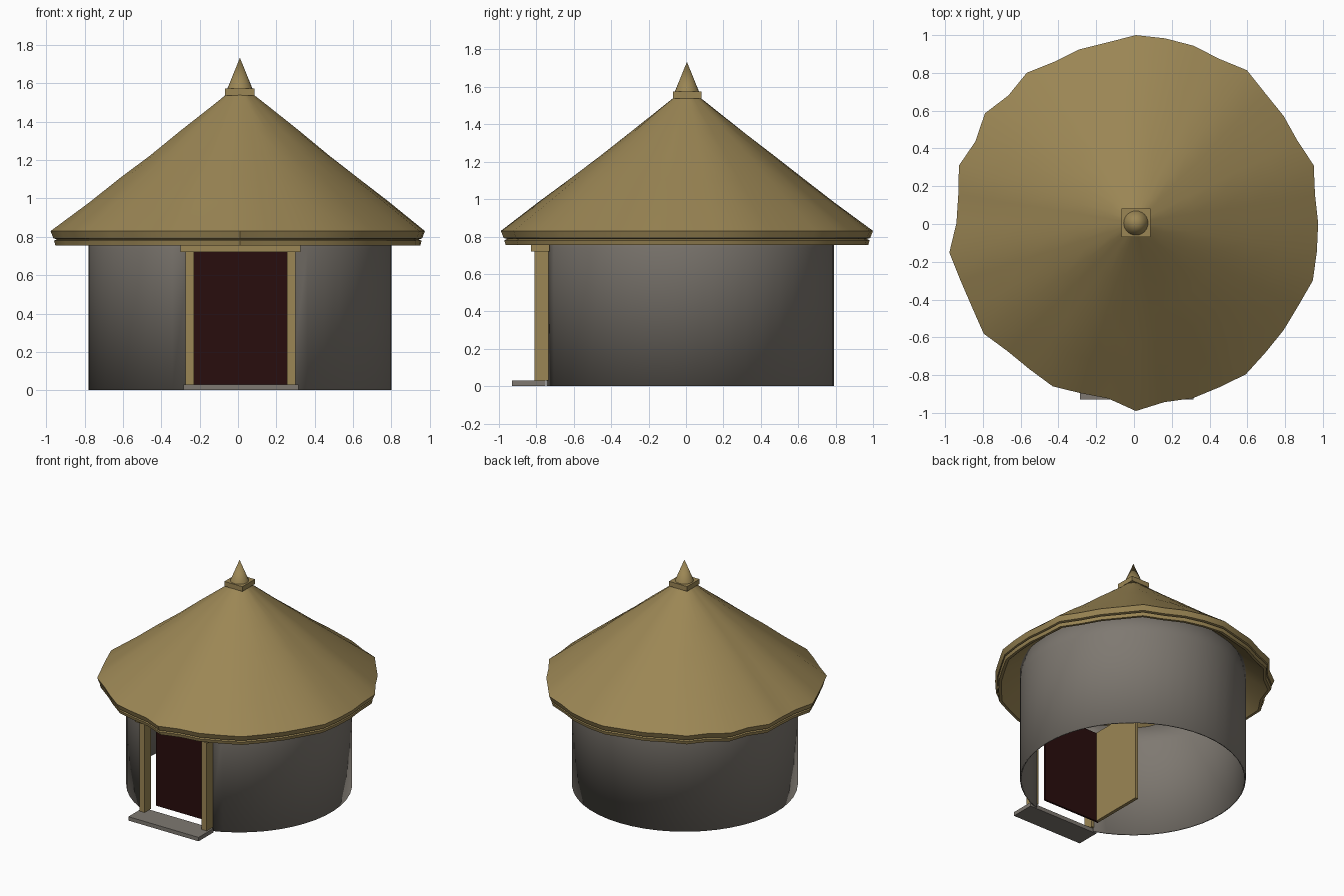
import bpy, bmesh, math, random

random.seed(4)
if "Cube" in bpy.data.objects:
    bpy.data.objects.remove(bpy.data.objects["Cube"], do_unlink=True)


def material(name, rgb):
    m = bpy.data.materials.new(name)
    m.use_nodes = True
    m.diffuse_color = (*rgb, 1)
    m.node_tree.nodes["Principled BSDF"].inputs["Base Color"].default_value = (*rgb, 1)
    return m


THATCH = material("thatch_tan", (0.33, 0.24, 0.09))
STONE = material("stone_grey", (0.21, 0.19, 0.165))
DARK = material("dark_red_brown", (0.022, 0.004, 0.004))

CX, CY = 0.01, 0.005   # axis of the round parts


def finish(name, bm, mat, smooth=None):
    me = bpy.data.meshes.new(name)
    bmesh.ops.recalc_face_normals(bm, faces=bm.faces[:])
    bm.to_mesh(me)
    bm.free()
    ob = bpy.data.objects.new(name, me)
    bpy.context.collection.objects.link(ob)
    me.materials.append(mat)
    if smooth:
        bpy.ops.object.select_all(action='DESELECT')
        ob.select_set(True)
        bpy.context.view_layer.objects.active = ob
        bpy.ops.object.shade_smooth_by_angle(angle=math.radians(smooth))
    return ob


def box(name, x, y, z, mat):
    bm = bmesh.new()
    bmesh.ops.create_cube(bm, size=1)
    for v in bm.verts:
        for i, (lo, hi) in enumerate((x, y, z)):
            v.co[i] = lo if v.co[i] < 0 else hi
    return finish(name, bm, mat)


# Round wall with a doorway
R = 0.79
DOOR = math.asin(0.26 / R)
start, sweep = -math.pi / 2 + DOOR, 2 * (math.pi - DOOR)
N, ND = 44, 5
angles = [start + sweep * i / N for i in range(N)]
angles += [start - 2 * DOOR + 2 * DOOR * i / ND for i in range(ND)]
bm = bmesh.new()
rows = [[bm.verts.new((CX + R * math.cos(a), R * math.sin(a), z)) for a in angles]
        for z in (0, 0.74, 0.89)]
for k in range(2):
    for i in range(N + ND):
        if k == 0 and i >= N:
            continue
        j = (i + 1) % (N + ND)
        bm.faces.new((rows[k][i], rows[k][j], rows[k + 1][j], rows[k + 1][i]))
for v in [v for v in bm.verts if not v.link_faces]:
    bm.verts.remove(v)
wall = finish("round_wall", bm, STONE, 30)
thick = wall.modifiers.new("thickness", 'SOLIDIFY')
thick.thickness = 0.01
thick.offset = -1

# Thatched roof: a ragged eave radius for each direction, swept through a profile
eave = (.965, .96, .99, .96, .966, .97, 1.0, .975, .987, .99,
        .995, .968, .967, .957, .983, .955, .988, .953, .985, .952,
        .95, 1.0, .977, .975, .996, .96, .957, .97, .947, .94,
        .995, .96, .975, .975, .99, .97, .966, .965, .985, .97)
outer = [(f, 1.545 - (f - 0.07) * 0.769) for f in (0.07, 0.16, 0.32, 0.48, 0.64, 0.80)]
profile = outer + [(1, .83), (.985, .792), (.967, .787), (.982, .78), (.975, .755),
                   (.955, .755), (.5, 1.11), (.05, 1.46)]
bm = bmesh.new()
rings = []
for k, (f, z) in enumerate(profile):
    ring = []
    for i, r in enumerate(eave):
        a = 2 * math.pi * i / len(eave)
        wobble = random.uniform(-0.005, 0.003) if 0 < k < len(outer) else 0
        radius = f * (0.97 + (r - 0.97) * f)
        ring.append(bm.verts.new((CX + radius * math.cos(a), CY + radius * math.sin(a),
                                  z + wobble)))
    rings.append(ring)
for lo, hi in zip(rings, rings[1:]):
    for i in range(len(eave)):
        j = (i + 1) % len(eave)
        bm.faces.new((lo[i], lo[j], hi[j], hi[i]))
bm.faces.new(rings[0])
bm.faces.new(rings[-1])
finish("thatched_roof", bm, THATCH, 35)

# Roof cap and spire
box("roof_cap", (CX - 0.077, CX + 0.077), (CY - 0.075, CY + 0.077), (1.538, 1.575), THATCH)
bm = bmesh.new()
bmesh.ops.create_cone(bm, cap_ends=True, segments=24, radius1=0.065, radius2=0, depth=0.16)
bmesh.ops.translate(bm, verts=bm.verts[:], vec=(CX, CY, 1.654))
finish("roof_spire", bm, THATCH, 40)

# Door frame, step and doorway
for side, x in (("right", (-0.275, -0.23)), ("left", (0.255, 0.30))):
    box(side + "_door_post", x, (-0.81, -0.735), (0.03, 0.72), THATCH)
box("door_lintel", (-0.30, 0.325), (-0.83, -0.73), (0.72, 0.755), THATCH)
box("door_step", (-0.285, 0.315), (-0.93, -0.75), (0, 0.03), STONE)
box("dark_door_panel", (-0.23, 0.26), (-0.67, -0.655), (0.03, 0.74), DARK)
box("open_door_leaf", (-0.23, -0.205), (-0.655, -0.23), (0.03, 0.74), THATCH)
